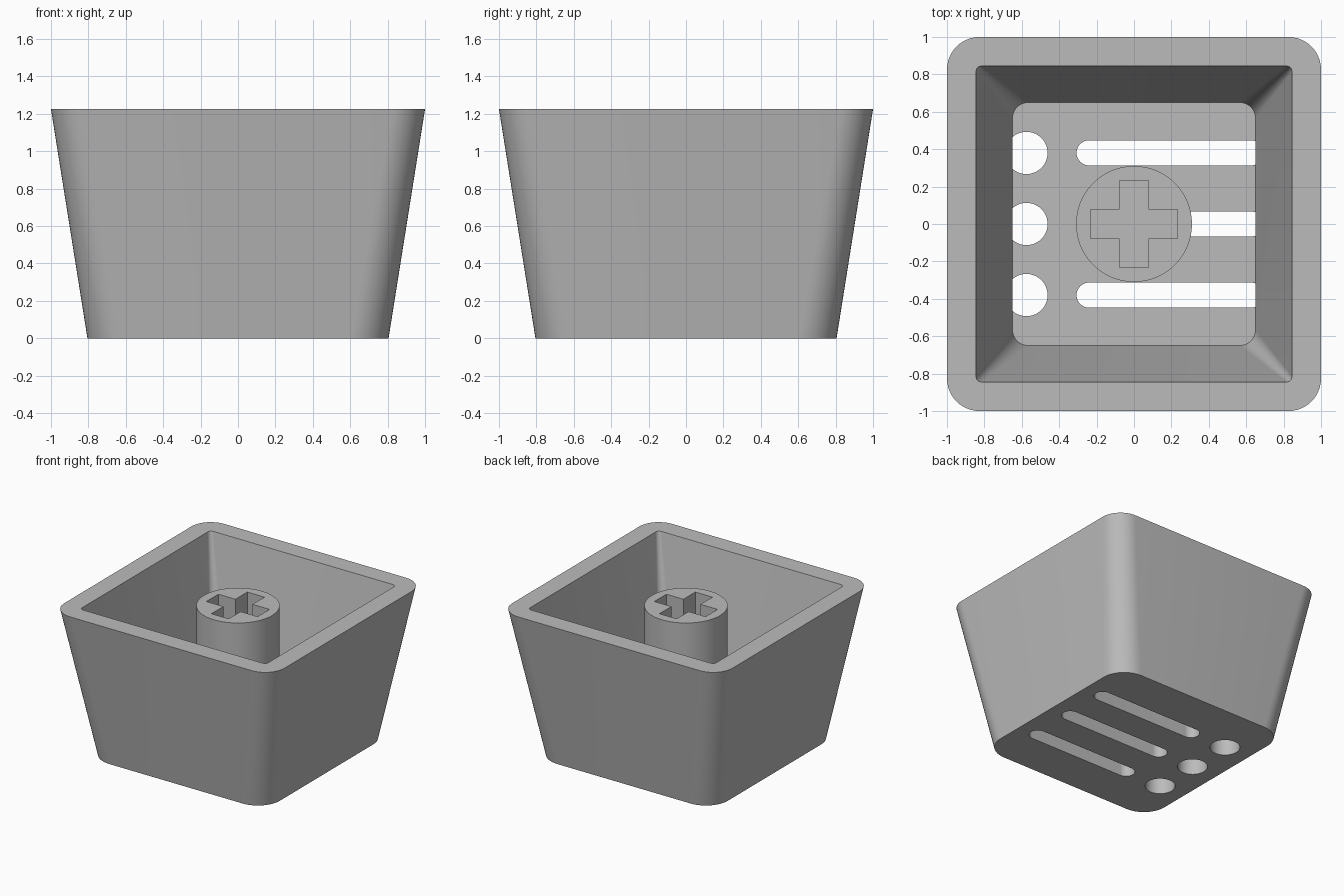
import bpy
import bmesh
from math import cos, sin, pi, radians

HEIGHT = 1.225
FLOOR = 0.17
STEM_TOP = 1.158
CROSS_DEPTH = 0.45

cube = bpy.data.objects.get("Cube")
if cube:
    bpy.data.objects.remove(cube, do_unlink=True)

grey = bpy.data.materials.new("plain_grey")
grey.use_nodes = True
colour = (0.5, 0.5, 0.5, 1)
grey.diffuse_color = colour
grey.node_tree.nodes["Principled BSDF"].inputs["Base Color"].default_value = colour


def rounded_rect(hx, hy, r, cx=0, cy=0, steps=12):
    """Outline of a rectangle with rounded corners, counter-clockwise."""
    points = []
    for k, (sx, sy) in enumerate([(1, 1), (-1, 1), (-1, -1), (1, -1)]):
        for i in range(steps + 1):
            a = (k + i / steps) * pi / 2
            points.append((cx + sx * (hx - r) + r * cos(a),
                           cy + sy * (hy - r) + r * sin(a)))
    return points


def loft(name, sections):
    """Skin a list of (outline, z) sections and cap both ends."""
    bm = bmesh.new()
    rings = [[bm.verts.new((x, y, z)) for x, y in outline] for outline, z in sections]
    for a, b in zip(rings, rings[1:]):
        for i in range(len(a)):
            j = (i + 1) % len(a)
            bm.faces.new((a[i], a[j], b[j], b[i]))
    bm.faces.new(rings[0][::-1])
    bm.faces.new(rings[-1])
    bmesh.ops.remove_doubles(bm, verts=bm.verts, dist=0.0001)
    bmesh.ops.recalc_face_normals(bm, faces=bm.faces)
    mesh = bpy.data.meshes.new(name)
    bm.to_mesh(mesh)
    bm.free()
    mesh.materials.append(grey)
    obj = bpy.data.objects.new(name, mesh)
    bpy.context.collection.objects.link(obj)
    return obj


def activate(obj):
    bpy.ops.object.select_all(action="DESELECT")
    obj.select_set(True)
    bpy.context.view_layer.objects.active = obj


def cut(obj, cutter):
    cutter.hide_render = True
    mod = obj.modifiers.new("cut", "BOOLEAN")
    mod.operation = "DIFFERENCE"
    mod.solver = "EXACT"
    mod.object = cutter
    activate(obj)
    bpy.ops.object.modifier_apply(modifier=mod.name)
    bpy.data.objects.remove(cutter, do_unlink=True)


def smooth(obj):
    activate(obj)
    bpy.ops.object.shade_smooth_by_angle(angle=radians(30))


# Tapered hollow shell, open at the top
shell = loft("shell", [
    (rounded_rect(0.805, 0.805, 0.2), 0),
    (rounded_rect(1, 1, 0.175), HEIGHT),
    (rounded_rect(0.845, 0.845, 0.03), HEIGHT),
    (rounded_rect(0.65, 0.65, 0.085), FLOOR),
])

# Round holes and long slots through the floor
for y in (-0.38, 0, 0.38):
    for hx, r, cx in ((0.113, 0.113, -0.575), (0.5, 0.067, 0.193)):
        outline = rounded_rect(hx, r, r, cx, y)
        cut(shell, loft("hole_cutter", [(outline, -0.1), (outline, FLOOR + 0.001)]))
smooth(shell)

# Central stem with a cross-shaped socket
circle = rounded_rect(0.31, 0.31, 0.31, steps=16)
stem = loft("stem", [(circle, FLOOR), (circle, STEM_TOP)])
w, s = 0.078, 0.233
quarter = [(s, -w), (s, w), (w, w)]
cross = []
for k in range(4):
    for x, y in quarter:
        for _ in range(k):
            x, y = -y, x
        cross.append((x, y))
cut(stem, loft("cross_cutter", [(cross, STEM_TOP - CROSS_DEPTH), (cross, STEM_TOP + 0.1)]))
smooth(stem)
